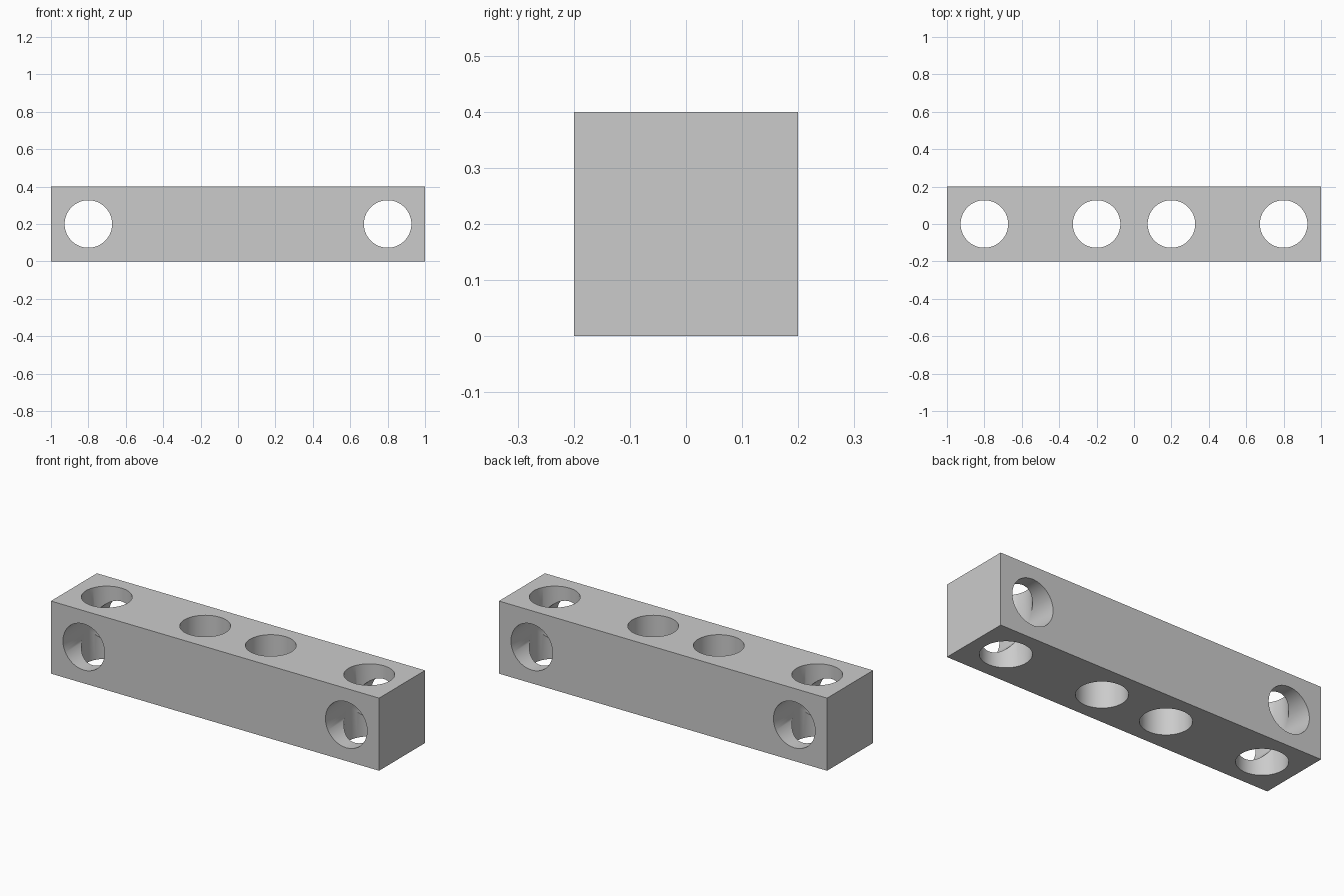
import bpy
import math

if "Cube" in bpy.data.objects:
    bpy.data.objects.remove(bpy.data.objects["Cube"], do_unlink=True)

LENGTH, SIDE, RADIUS = 2.0, 0.4, 0.127

grey = bpy.data.materials.new("light grey")
grey.use_nodes = True
colour = (0.6, 0.6, 0.6, 1)
grey.diffuse_color = colour
grey.node_tree.nodes["Principled BSDF"].inputs["Base Color"].default_value = colour

# Square bar
bpy.ops.mesh.primitive_cube_add(size=1, location=(0, 0, SIDE / 2))
beam = bpy.context.object
beam.name = "drilled_beam"
beam.scale = (LENGTH, SIDE, SIDE)
bpy.ops.object.transform_apply(location=False, rotation=False, scale=True)
beam.data.materials.append(grey)


def drill(x, tilt):
    """Cut a round through-hole at x, vertical or tilted front to back."""
    bpy.ops.mesh.primitive_cylinder_add(vertices=64, radius=RADIUS, depth=SIDE * 2,
                                        location=(x, 0, SIDE / 2), rotation=(tilt, 0, 0))
    cutter = bpy.context.object
    cutter.name = "hole_cutter"
    cutter.hide_render = True
    cutter.data.materials.append(grey)
    bpy.context.view_layer.objects.active = beam
    cut = beam.modifiers.new("hole", "BOOLEAN")
    cut.operation = "DIFFERENCE"
    cut.solver = "EXACT"
    cut.object = cutter
    bpy.ops.object.modifier_apply(modifier=cut.name)
    bpy.data.objects.remove(cutter, do_unlink=True)


# Four vertical holes, and a crossing hole near each end
for side in (-1, 1):
    drill(side * 0.2, 0)
    drill(side * 0.8, 0)
    drill(side * 0.8, math.pi / 2)

# Smooth bores with crisp rims
bpy.ops.object.select_all(action="DESELECT")
beam.select_set(True)
bpy.context.view_layer.objects.active = beam
bpy.ops.object.shade_smooth_by_angle(angle=math.radians(30))
